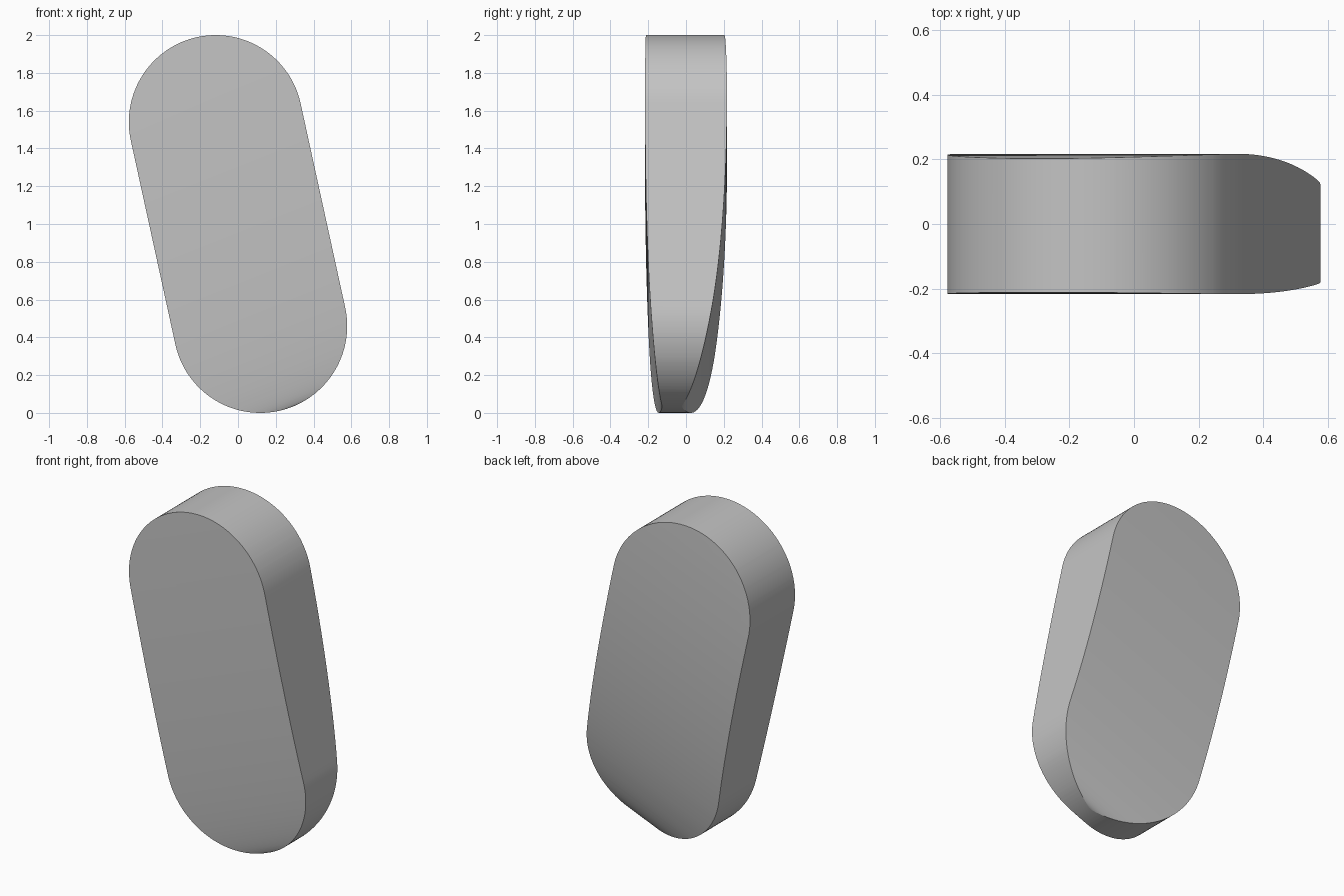
import bpy, bmesh, math
from mathutils import Vector

cube = bpy.data.objects.get("Cube")
if cube:
    bpy.data.objects.remove(cube, do_unlink=True)

RADIUS = 0.46
LOW = Vector((0.118, 0, RADIUS))        # centre of lower round end
HIGH = Vector((-0.118, 0, 2 - RADIUS))  # centre of upper round end
TILT = math.radians(22)
GRAIN = Vector((-math.sin(TILT), 0, math.cos(TILT)))  # direction of the taper
CREST = 1.5                             # distance along the taper to full thickness


def along(p):
    """Distance from the thin end, measured along the taper."""
    return (p - LOW).dot(GRAIN) + RADIUS


def taper(s):
    """Elliptical drop: 1 at the thin end, 0 at the crest."""
    return 1 - math.sqrt(max(0, 1 - (s / CREST - 1) ** 2))


# Tilted capsule outline
axis = HIGH - LOW
lean = math.atan2(-axis.x, axis.z)
N = 64
outline = []
for centre, start in ((HIGH, lean), (LOW, lean + math.pi)):
    for i in range(N + 1):
        a = start + math.pi * i / N
        outline.append(centre + RADIUS * Vector((math.cos(a), 0, math.sin(a))))

# Straight prism
bm = bmesh.new()
face = bm.faces.new([bm.verts.new(p) for p in outline])
out = bmesh.ops.extrude_face_region(bm, geom=[face])
for v in out["geom"]:
    if isinstance(v, bmesh.types.BMVert):
        v.co.y = 1

# Slice across the taper, finer towards the thin end
CUTS = 56
for i in range(1, CUTS):
    s = 2.02 * (i / CUTS) ** 2
    bmesh.ops.bisect_plane(bm, geom=bm.verts[:] + bm.edges[:] + bm.faces[:], dist=1e-5,
                           plane_co=LOW + GRAIN * (s - RADIUS), plane_no=GRAIN)

# Keep the rims crisp
bmesh.ops.recalc_face_normals(bm, faces=bm.faces)
for f in bm.faces:
    f.smooth = True
for e in bm.edges:
    walls = [abs(f.normal.y) < 0.5 for f in e.link_faces]
    e.smooth = len(set(walls)) == 1

# Bow the front and back
for v in bm.verts:
    t = taper(along(v.co))
    v.co.y = 0.217 - 0.242 * t if v.co.y > 0.5 else -0.217 + 0.092 * t

mesh = bpy.data.meshes.new("tapered_capsule")
bm.to_mesh(mesh)
bm.free()
body = bpy.data.objects.new("tapered_capsule", mesh)
bpy.context.collection.objects.link(body)

# Plain grey
grey = bpy.data.materials.new("plain_grey")
grey.use_nodes = True
colour = (0.55, 0.55, 0.55, 1)
grey.diffuse_color = colour
grey.node_tree.nodes["Principled BSDF"].inputs["Base Color"].default_value = colour
mesh.materials.append(grey)
